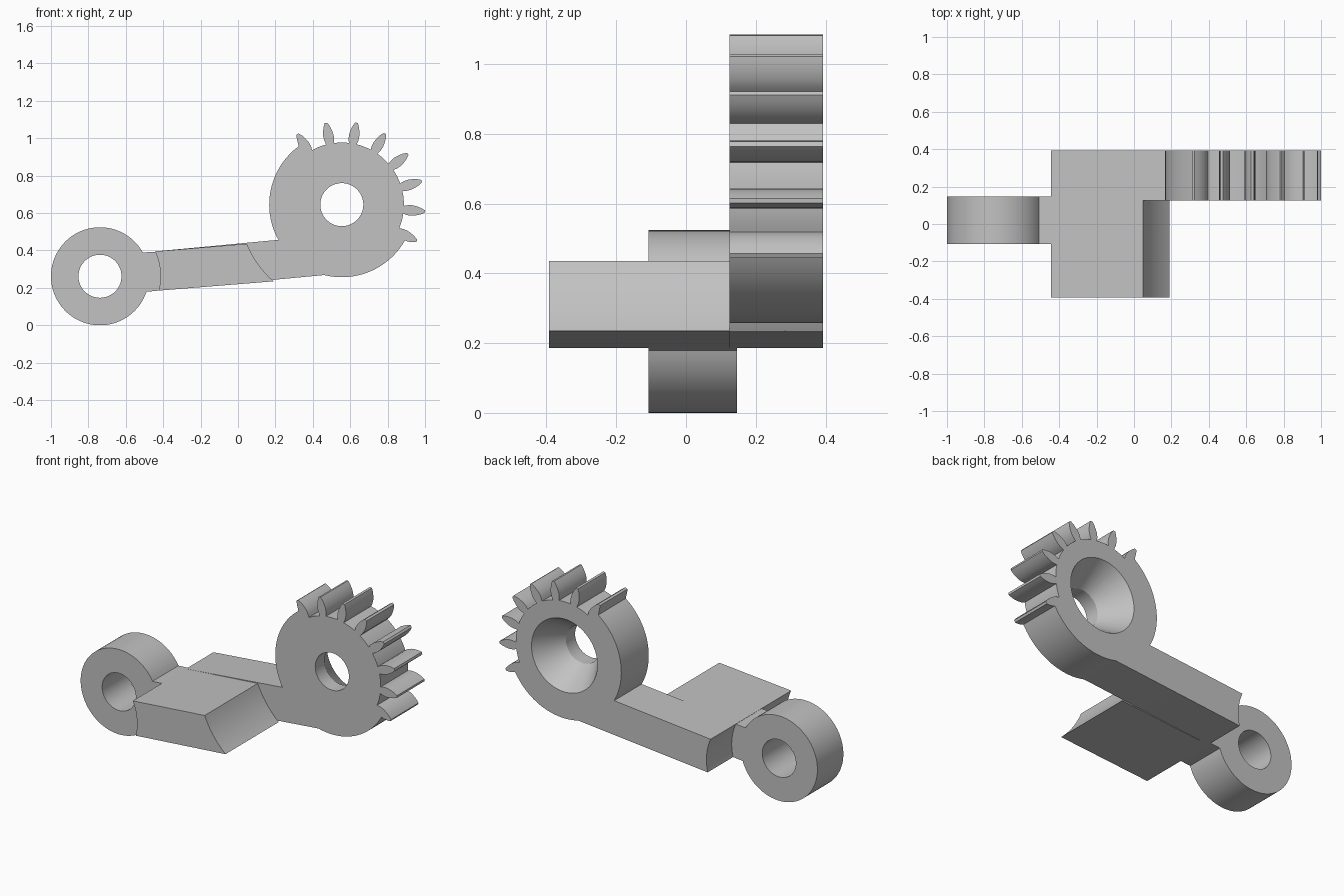
import bpy, bmesh
from math import sin, cos, radians, hypot, atan2, degrees

cube = bpy.data.objects.get("Cube")
if cube:
    bpy.data.objects.remove(cube, do_unlink=True)

grey = bpy.data.materials.new("plain grey")
grey.use_nodes = True
grey.diffuse_color = (0.54, 0.54, 0.54, 1)
grey.node_tree.nodes["Principled BSDF"].inputs["Base Color"].default_value = grey.diffuse_color

EYE = (-0.738, 0.262)      # centre of the round eyelet, in x and z
GEAR = (0.555, 0.645)      # centre of the gear sector


def polar(centre, radius, angle):
    a = radians(angle)
    return (centre[0] + radius * cos(a), centre[1] + radius * sin(a))


def arc(centre, radius, start, end, steps):
    return [polar(centre, radius, start + (end - start) * i / steps) for i in range(steps + 1)]


def arc_between(centre, p, q, steps):
    """Short arc around centre from p to q."""
    a, b = (degrees(atan2(v[1] - centre[1], v[0] - centre[0])) for v in (p, q))
    b = a + (b - a + 180) % 360 - 180
    radius = hypot(p[0] - centre[0], p[1] - centre[1])
    return arc(centre, radius, a, b, steps)


def make_object(name, bm):
    bmesh.ops.recalc_face_normals(bm, faces=bm.faces[:])
    mesh = bpy.data.meshes.new(name)
    bm.to_mesh(mesh)
    bm.free()
    obj = bpy.data.objects.new(name, mesh)
    bpy.context.collection.objects.link(obj)
    mesh.materials.append(grey)
    return obj


def prism(name, outline, y0, y1):
    """Extrude an x-z outline along y."""
    bm = bmesh.new()
    face = bm.faces.new([bm.verts.new((x, y0, z)) for x, z in outline])
    new = bmesh.ops.extrude_face_region(bm, geom=[face])["geom"]
    bmesh.ops.translate(bm, vec=(0, y1 - y0, 0),
                        verts=[v for v in new if isinstance(v, bmesh.types.BMVert)])
    return make_object(name, bm)


def bore(obj, centre, profile):
    """Cut a turned hole given as (y, radius) stations."""
    bm = bmesh.new()
    rings = [[bm.verts.new((x, y, z)) for x, z in arc(centre, r, 0, 357.5, 143)[::2]]
             for y, r in profile]
    for a, b in zip(rings, rings[1:]):
        for i in range(len(a)):
            bm.faces.new((a[i - 1], a[i], b[i], b[i - 1]))
    bm.faces.new(rings[0])
    bm.faces.new(rings[-1])
    cutter = make_object("bore_cutter", bm)
    cutter.hide_render = True
    mod = obj.modifiers.new("bore", "BOOLEAN")
    mod.operation, mod.solver, mod.object = "DIFFERENCE", "EXACT", cutter
    bpy.context.view_layer.objects.active = obj
    bpy.ops.object.modifier_apply(modifier=mod.name)
    bpy.data.objects.remove(cutter, do_unlink=True)


# Shared hollow end of the bar, running from top to bottom around the eyelet
bar_end = arc_between(EYE, (-0.443, 0.395), (-0.422, 0.185), 10)

# Gear rim with teeth: plain rim, eight teeth on a lower root circle, plain rim
ROOT, RIM, PITCH, FIRST = 0.332, 0.388, 21.15, -25.9
flank = [(ROOT, 0.021), (0.355, 0.027), (0.378, 0.028), (0.402, 0.024), (0.425, 0.017), (0.445, 0.007)]
rim = arc(GEAR, RIM, -104, -29.5, 24)
for k in range(8):
    mid = FIRST + k * PITCH
    right = [polar(GEAR, r, mid - degrees(w / r)) for r, w in flank]
    left = [polar(GEAR, r, mid + degrees(w / r)) for r, w in reversed(flank)]
    # the outer flanks of the end teeth run into the plain rim
    if k == 0:
        right = right[3:]
    if k == 7:
        left = left[:3]
    rim += right + left
    if k < 7:
        gap = degrees(flank[0][1] / ROOT)
        rim += arc(GEAR, ROOT, mid + gap, mid + PITCH - gap, 6)[1:-1]
rim += arc(GEAR, RIM, 126.5, 209, 26)

# Rear arm and gear sector in one plate, with a countersunk bore from the back
gear_arm = prism("gear_arm", rim + bar_end, 0.125, 0.393)
bore(gear_arm, GEAR, [(0.10, 0.115), (0.215, 0.115), (0.393, 0.225), (0.42, 0.242)])

# Wide block in front of the arm, hollowed around the gear
block_end = arc_between(GEAR, (0.19, 0.235), (0.05, 0.437), 14)
block = prism("front_block", bar_end + block_end, -0.393, 0.125)

# Eyelet with its short neck into the block
neck_end = arc_between(EYE, (-0.418, 0.186), (-0.438, 0.393), 8)
eyelet = prism("eyelet", arc(EYE, 0.262, 29, 341.5, 72) + neck_end, -0.107, 0.146)
bore(eyelet, EYE, [(-0.2, 0.115), (0.2, 0.115)])

# Smooth the curved walls, keep real edges sharp
bpy.ops.object.select_all(action="DESELECT")
for obj in (gear_arm, block, eyelet):
    obj.select_set(True)
bpy.context.view_layer.objects.active = gear_arm
bpy.ops.object.shade_smooth_by_angle(angle=radians(28))
